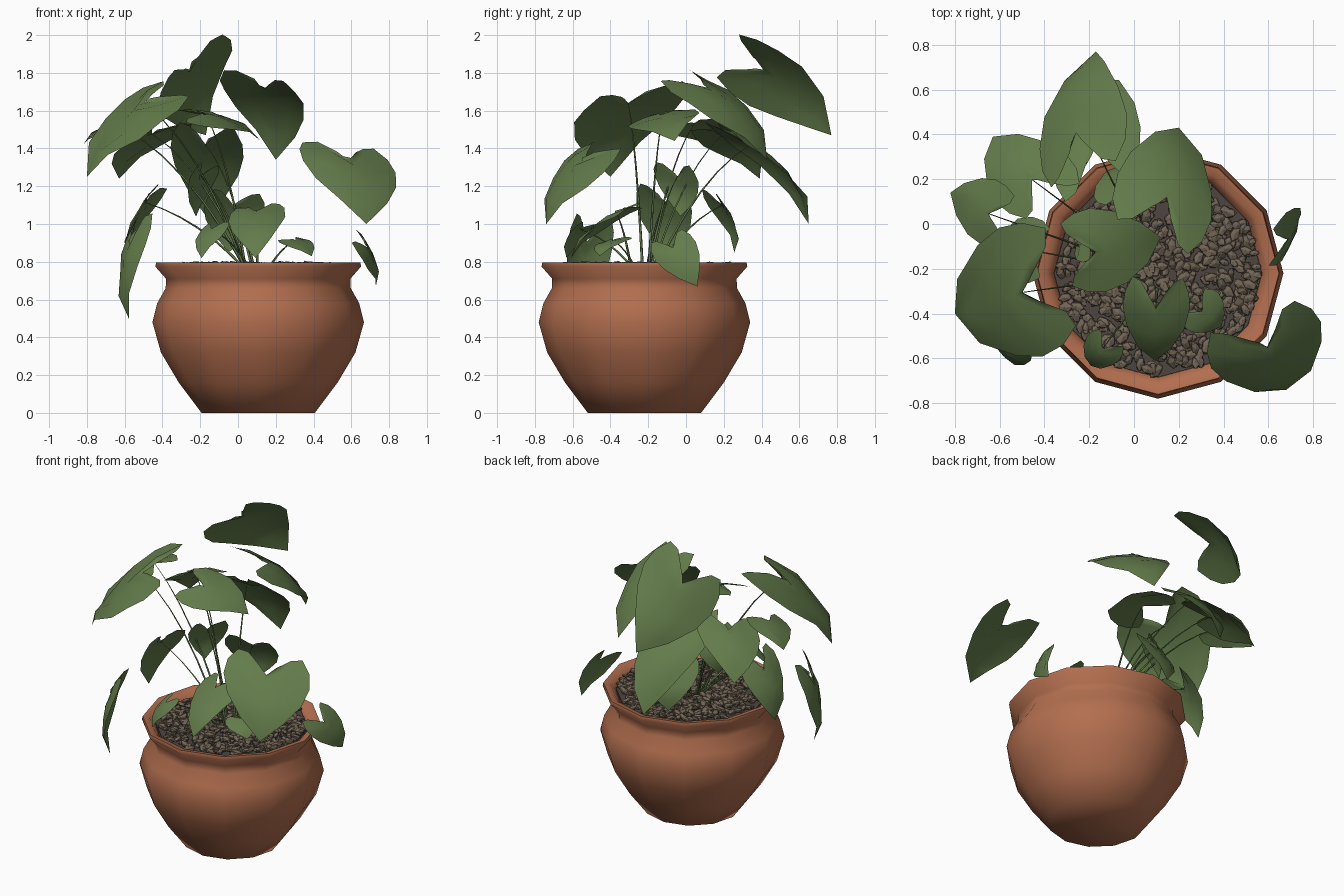
import bpy, bmesh, math, random
from mathutils import Vector, Matrix

if "Cube" in bpy.data.objects:
    bpy.data.objects.remove(bpy.data.objects["Cube"])

random.seed(4)
V = Vector
CX, CY = 0.107, -0.22          # pot axis


def material(name, rgb):
    m = bpy.data.materials.new(name)
    m.diffuse_color = (*rgb, 1)
    m.use_nodes = True
    m.node_tree.nodes["Principled BSDF"].inputs["Base Color"].default_value = m.diffuse_color
    return m


CLAY = material("terracotta", (0.45, 0.158, 0.078))
GREEN = material("leaf_green", (0.125, 0.2, 0.07))
STEM = material("stem_green", (0.115, 0.18, 0.065))
SOIL = material("dark_soil", (0.075, 0.06, 0.052))
STONE = material("pebble_brown", (0.165, 0.128, 0.09))


def finish(bm, name, mat, smooth=True):
    me = bpy.data.meshes.new(name)
    bm.to_mesh(me)
    bm.free()
    me.materials.append(mat)
    for p in me.polygons:
        p.use_smooth = smooth
    ob = bpy.data.objects.new(name, me)
    bpy.context.collection.objects.link(ob)
    return ob


def around(angle, r, z):
    """Point at an angle and radius about the pot axis."""
    return V((CX + r * math.cos(angle), CY + r * math.sin(angle), z))


def lathe(name, profile, sides, mat):
    bm = bmesh.new()
    rings = [[bm.verts.new(around(2 * math.pi * i / sides, r, z)) for i in range(sides)]
             for r, z in profile]
    for a, b in zip(rings, rings[1:]):
        for i in range(sides):
            j = (i + 1) % sides
            bm.faces.new((a[i], a[j], b[j], b[i]))
    bm.faces.new(rings[0][::-1])
    bm.faces.new(rings[-1])
    ob = finish(bm, name, mat)
    bpy.ops.object.select_all(action='DESELECT')
    bpy.context.view_layer.objects.active = ob
    ob.select_set(True)
    bpy.ops.object.shade_smooth_by_angle(angle=math.radians(60))


# Pot with flared rim
lathe("pot", [(0.30, 0), (0.42, 0.16), (0.515, 0.32), (0.56, 0.48), (0.535, 0.58),
              (0.49, 0.66), (0.488, 0.71), (0.545, 0.775), (0.54, 0.797),
              (0.50, 0.79), (0.465, 0.745), (0.46, 0.66)], 12, CLAY)

# Soil and pebbles
lathe("soil", [(0.464, 0.70), (0.464, 0.762)], 12, SOIL)
bm = bmesh.new()
for i in range(620):
    r, a = 0.44 * math.sqrt(random.random()), random.uniform(0, 2 * math.pi)
    s = random.uniform(0.75, 1.25)
    m = (Matrix.Translation(around(a, r, random.uniform(0.762, 0.785)))
         @ Matrix.Rotation(random.uniform(0, 6.28), 4, 'Z')
         @ Matrix.Rotation(random.uniform(-0.5, 0.5), 4, 'Y')
         @ Matrix.Diagonal((0.034 * s, 0.02 * s, 0.014 * s, 1)))
    bmesh.ops.create_icosphere(bm, subdivisions=1, radius=1, matrix=m)
finish(bm, "pebbles", STONE, False)

# Heart outline: half-width, position along the leaf, matching midrib position
HEART = [(0.12, 0.14, 0.25), (0.30, 0.0, 0.27), (0.45, -0.03, 0.30), (0.57, 0.12, 0.36),
         (0.60, 0.30, 0.44), (0.52, 0.52, 0.58), (0.30, 0.78, 0.80)]


def leaf(name, L, R, T):
    """Heart leaf from its two back lobes and its tip; returns the stalk joint."""
    L, R, T = V(L), V(R), V(T)
    mid = (L + R) / 2
    side, along = R - L, T - mid
    n = side.cross(along).normalized()
    if n.z < 0:
        n, side = -n, -side
    size = along.length

    def point(u, v):
        h = size * (0.36 * v * (1 - v) + 0.2 * (0.25 - u * u) + random.uniform(-0.02, 0.02))
        return mid + u * side + v * along + n * h

    bm = bmesh.new()
    tip = bm.verts.new(T)
    rib = [bm.verts.new(point(0, c)) for _, _, c in HEART]
    for s in (-1, 1):
        outer = [bm.verts.new(point(s * u, v)) for u, v, _ in HEART]
        inner = [bm.verts.new(point(s * u * 0.5, (v + c) / 2)) for u, v, c in HEART]
        for a, b in ((outer, inner), (inner, rib)):
            for i in range(len(HEART) - 1):
                bm.faces.new((a[i], a[i + 1], b[i + 1], b[i]))
            bm.faces.new((a[-1], tip, b[-1]))
    for f in bm.faces:
        f.normal_update()
        if f.normal.dot(n) < 0:
            f.normal_flip()
    joint = rib[0].co.copy()
    finish(bm, name, GREEN)
    return joint


def stem(name, end):
    """Thin tapered stalk arching out of the soil."""
    a = math.atan2(end.y - CY, end.x - CX)
    base = around(a, 0.07, 0.76)
    ctrl = base.lerp(end, 0.45)
    ctrl.z = 0.76 + (end.z - 0.76) * 0.75
    cu = bpy.data.curves.new(name, 'CURVE')
    cu.dimensions = '3D'
    cu.bevel_depth = 0.006
    cu.bevel_resolution = 0
    sp = cu.splines.new('POLY')
    sp.points.add(6)
    for i, p in enumerate(sp.points):
        t = i / 6
        p.co = (*base.lerp(ctrl, t).lerp(ctrl.lerp(end, t), t), 1)
        p.radius = 1.3 - t
    cu.materials.append(STEM)
    bpy.context.collection.objects.link(bpy.data.objects.new(name, cu))


# Large leaves: left lobe, right lobe, tip
LARGE = {
    "back_top": ((-0.38, 0.17, 1.75), (-0.06, 0.30, 2.0), (-0.17, 0.77, 1.47)),
    "back_right": ((-0.09, 0.04, 1.80), (0.26, -0.13, 1.74), (0.20, 0.43, 1.34)),
    "centre": ((-0.26, -0.29, 1.53), (-0.32, 0.02, 1.60), (0.12, -0.06, 1.44)),
    "back_low": ((-0.32, 0.10, 1.52), (0.0, 0.25, 1.48), (-0.14, 0.65, 1.0)),
    "back_left": ((-0.50, 0.02, 1.48), (-0.24, 0.20, 1.53), (-0.63, 0.39, 1.24)),
    "left_large": ((-0.42, 0.0, 1.75), (-0.26, -0.48, 1.65), (-0.80, -0.40, 1.25)),
    "left_small": ((-0.60, -0.10, 1.50), (-0.54, 0.14, 1.56), (-0.82, 0.14, 1.42)),
    "right_front": ((0.33, -0.51, 1.43), (0.74, -0.34, 1.38), (0.68, -0.74, 1.0)),
    "right_rim": ((0.61, -0.19, 0.89), (0.63, -0.01, 0.97), (0.73, 0.06, 0.67)),
}
# Small leaves point outward: heading, joint radius and height, tip radius and height, width
SMALL = {
    "left_hanging": (204, 0.66, 1.03, 0.75, 0.50, 0.22),
    "left_rim": (170, 0.52, 1.19, 0.71, 0.80, 0.25),
    "front": (268, 0.03, 1.09, 0.39, 0.82, 0.25),
    "front_left": (234, 0.36, 1.0, 0.51, 0.82, 0.15),
    "front_right": (320, 0.21, 0.92, 0.37, 0.83, 0.18),
    "low_back": (108, 0.36, 1.16, 0.50, 0.85, 0.28),
    "inner": (150, 0.30, 1.31, 0.38, 1.04, 0.22),
}
joints = {name: leaf("leaf_" + name, *pts) for name, pts in LARGE.items()}
for name, (deg, r0, z0, r1, z1, w) in SMALL.items():
    a = math.radians(deg)
    half = V((-math.sin(a), math.cos(a), 0.1)) * w / 2
    mid = around(a, r0, z0)
    joints[name] = leaf("leaf_" + name, mid - half, mid + half, around(a, r1, z1))

# Stalks on the leaves that show one
HIDDEN = ("back_top", "back_right", "right_front", "right_rim", "left_hanging")
for name, joint in joints.items():
    if name not in HIDDEN:
        stem("stem_" + name, joint)
